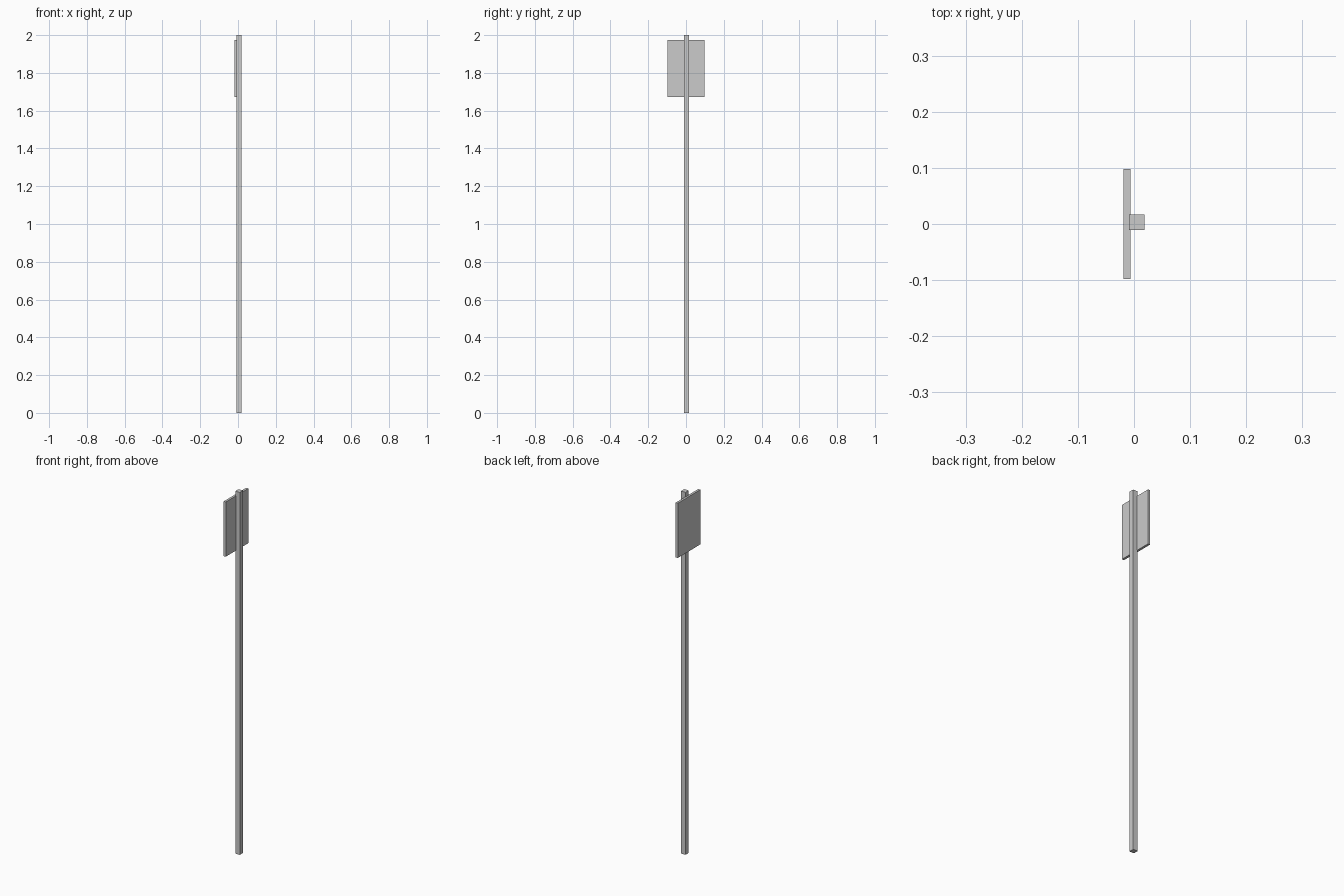
import bpy

if "Cube" in bpy.data.objects:
    bpy.data.objects.remove(bpy.data.objects["Cube"])


def box(name, lo, hi):
    """Axis-aligned box between two corners."""
    bpy.ops.mesh.primitive_cube_add(size=1, location=[(a + b) / 2 for a, b in zip(lo, hi)])
    ob = bpy.context.object
    ob.name = name
    ob.scale = [b - a for a, b in zip(lo, hi)]
    bpy.ops.object.transform_apply(location=False, rotation=False, scale=True)
    return ob


# Tall square post
box("post", (-0.009, -0.011, 0), (0.019, 0.017, 2))

# Flat sign panel fixed to the post's left side
box("sign_panel", (-0.019, -0.098, 1.672), (-0.006, 0.098, 1.974))
